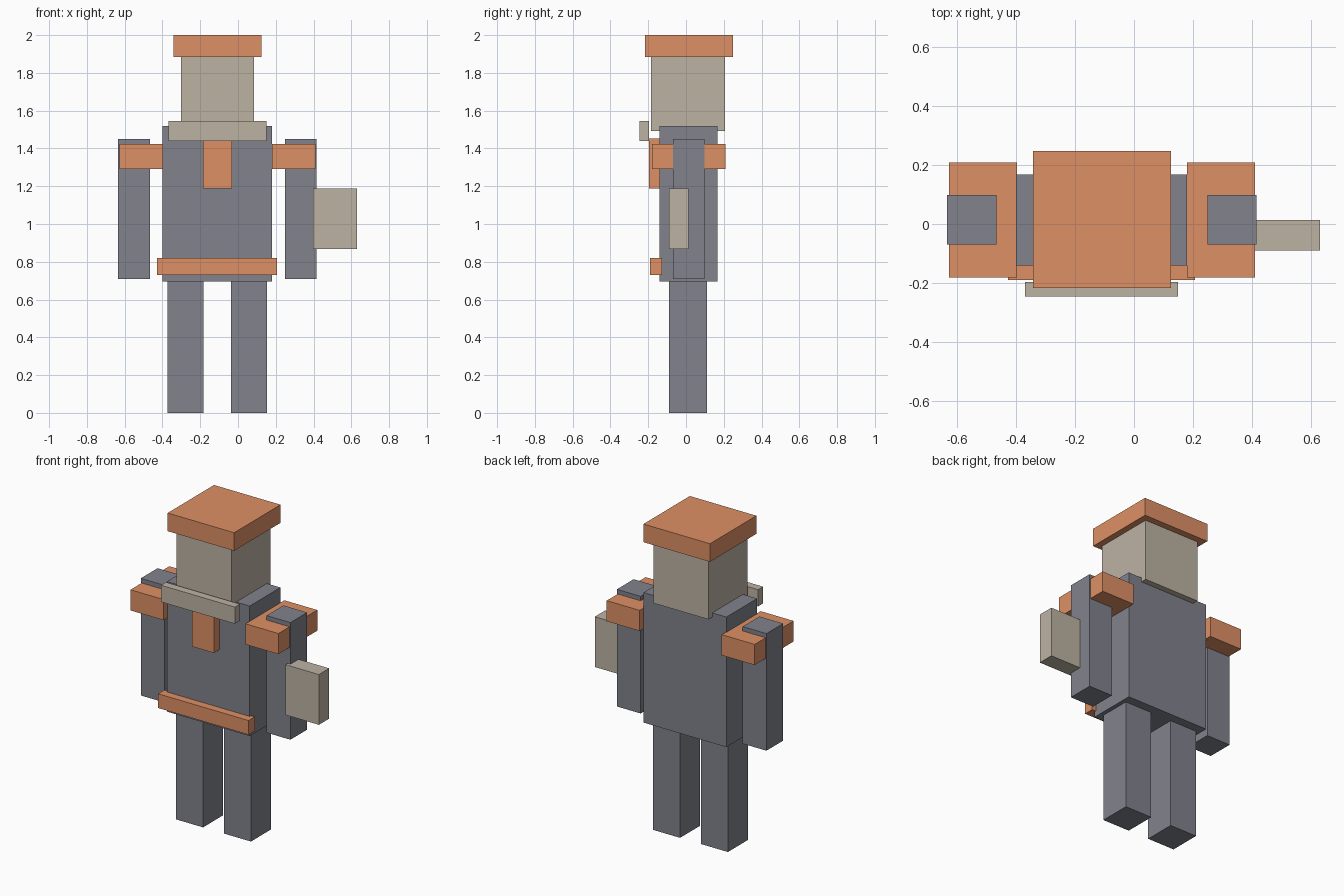
import bpy

if "Cube" in bpy.data.objects:
    bpy.data.objects.remove(bpy.data.objects["Cube"])

MID = -0.109  # the body's centre line; the held block offsets it from x = 0


def material(name, color):
    m = bpy.data.materials.new(name)
    m.diffuse_color = (*color, 1)
    m.use_nodes = True
    m.node_tree.nodes["Principled BSDF"].inputs["Base Color"].default_value = m.diffuse_color
    return m


slate = material("slate", (0.22, 0.225, 0.265))
orange = material("orange", (0.73, 0.28, 0.13))
tan = material("tan", (0.51, 0.45, 0.37))


def box(name, x, y, z, mat):
    """Box from (min, max) ranges on each axis."""
    bpy.ops.mesh.primitive_cube_add(size=1, location=[sum(r) / 2 for r in (x, y, z)])
    ob = bpy.context.object
    ob.name = name
    ob.scale = [r[1] - r[0] for r in (x, y, z)]
    bpy.ops.object.transform_apply(location=False, rotation=False, scale=True)
    ob.data.materials.append(mat)
    return ob


def pair(name, x, y, z, mat):
    """Right-hand box plus its mirror image across the body centre."""
    box(name + "_right", x, y, z, mat)
    box(name + "_left", (2 * MID - x[1], 2 * MID - x[0]), y, z, mat)


# Head and hat
box("hat", (-0.342, 0.125), (-0.217, 0.248), (1.885, 2.0), orange)
box("head", (-0.302, 0.085), (-0.185, 0.206), (1.493, 1.886), tan)

# Torso with its front trim
box("torso", (-0.401, 0.18), (-0.14, 0.168), (0.695, 1.52), slate)
box("collar", (-0.369, 0.15), (-0.246, -0.196), (1.44, 1.546), tan)
box("tie", (-0.185, -0.032), (-0.196, -0.135), (1.187, 1.453), orange)
box("belt", (-0.428, 0.207), (-0.19, -0.127), (0.73, 0.82), orange)

# Limbs and shoulder pads
pair("leg", (-0.036, 0.154), (-0.09, 0.111), (0.0, 0.696), slate)
pair("arm", (0.249, 0.416), (-0.069, 0.099), (0.708, 1.451), slate)
pair("shoulder_pad", (0.179, 0.41), (-0.181, 0.209), (1.292, 1.423), orange)

# Block held at the right arm
box("held_block", (0.396, 0.631), (-0.09, 0.013), (0.868, 1.187), tan)
